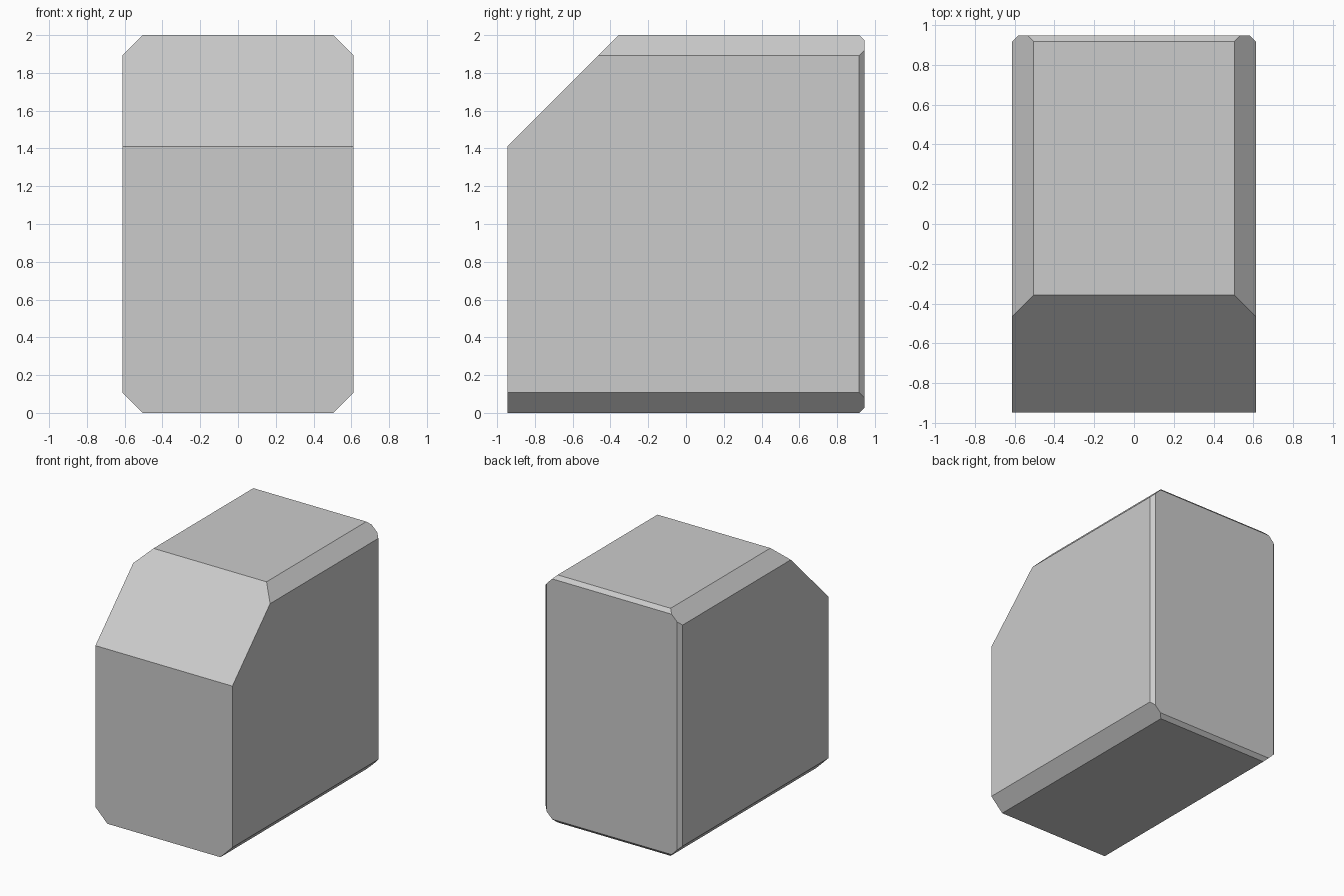
import bpy, bmesh
from mathutils import Vector

if "Cube" in bpy.data.objects:
    bpy.data.objects.remove(bpy.data.objects["Cube"])

W, D, H = 0.612, 0.946, 2.0   # half width, half depth, height
SIDE, BACK, FRONT = 0.107, 0.029, 0.589   # chamfer sizes

# Plain block standing on the ground
bm = bmesh.new()
bmesh.ops.create_cube(bm, size=1)
bmesh.ops.scale(bm, vec=(2 * W, 2 * D, H), verts=bm.verts)
bmesh.ops.translate(bm, vec=(0, 0, H / 2), verts=bm.verts)


def chamfer(point, normal):
    """Slice off everything beyond a plane and cap the cut."""
    geom = bm.verts[:] + bm.edges[:] + bm.faces[:]
    cut = bmesh.ops.bisect_plane(bm, geom=geom, dist=1e-5, plane_co=point,
                                 plane_no=Vector(normal).normalized(), clear_outer=True)
    edges = [e for e in cut["geom_cut"] if isinstance(e, bmesh.types.BMEdge)]
    bmesh.ops.contextual_create(bm, geom=edges)


# Large slope on the front top edge
chamfer((0, -D + FRONT, H), (0, -1, 1))

# Long side edges at top and bottom, and upright back edges
for s in (-1, 1):
    chamfer((s * (W - SIDE), 0, H), (s, 0, 1))
    chamfer((s * (W - SIDE), 0, 0), (s, 0, -1))
    chamfer((s * W, D - BACK, 0), (s, 1, 0))

# Narrow back edges at top and bottom
chamfer((0, D - BACK, H), (0, 1, 1))
chamfer((0, D - BACK, 0), (0, 1, -1))

bmesh.ops.recalc_face_normals(bm, faces=bm.faces)
mesh = bpy.data.meshes.new("chamfered_block")
bm.to_mesh(mesh)
bm.free()
bpy.context.collection.objects.link(bpy.data.objects.new("chamfered_block", mesh))
